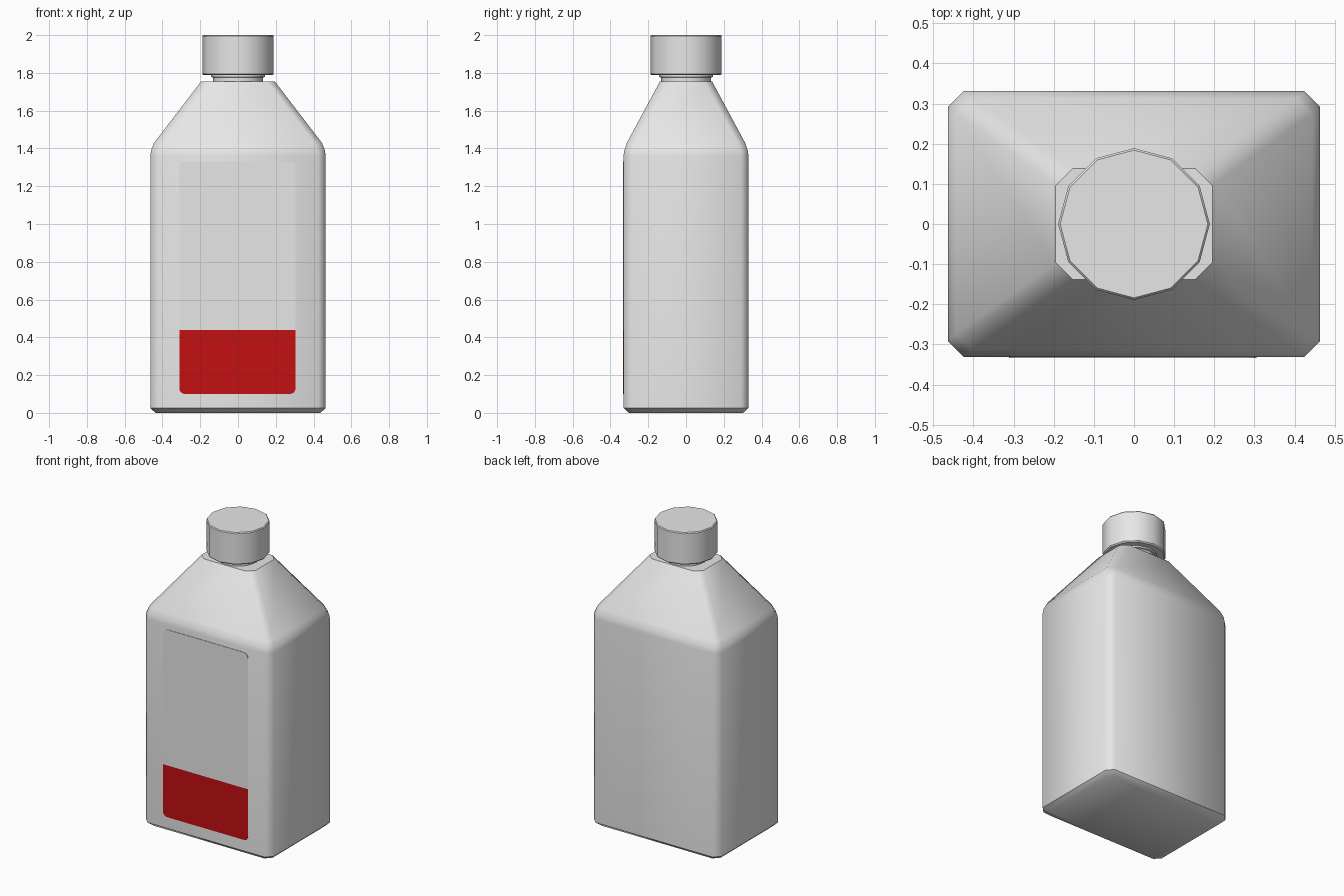
import bpy, bmesh, math

if "Cube" in bpy.data.objects:
    bpy.data.objects.remove(bpy.data.objects["Cube"])


def material(name, color):
    m = bpy.data.materials.new(name)
    m.diffuse_color = (*color, 1)
    m.use_nodes = True
    m.node_tree.nodes["Principled BSDF"].inputs["Base Color"].default_value = m.diffuse_color
    return m


white = material("off_white", (0.8, 0.8, 0.8))
red = material("label_red", (0.55, 0.005, 0.006))


def finish(name, bm, mat):
    bmesh.ops.recalc_face_normals(bm, faces=bm.faces)
    me = bpy.data.meshes.new(name)
    bm.to_mesh(me)
    bm.free()
    me.materials.append(mat)
    ob = bpy.data.objects.new(name, me)
    bpy.context.collection.objects.link(ob)
    return ob


def loft(name, rings, mat, sharp=()):
    """Skin stacked rings of points; rings listed in sharp keep a hard edge."""
    bm = bmesh.new()
    loops = [[bm.verts.new(p) for p in ring] for ring in rings]
    n = len(loops[0])
    for a, b in zip(loops, loops[1:]):
        for i in range(n):
            j = (i + 1) % n
            bm.faces.new((a[i], a[j], b[j], b[i]))
    bm.faces.new(loops[0][::-1])
    bm.faces.new(loops[-1])
    for f in bm.faces:
        f.smooth = True
    for k in sharp:
        for i in range(n):
            bm.edges.get((loops[k][i], loops[k][(i + 1) % n])).smooth = False
    return finish(name, bm, mat)


def rect_ring(hx, hy, c, z):
    """Rectangle with chamfered corners."""
    return [(hx, -hy + c, z), (hx, hy - c, z), (hx - c, hy, z), (-hx + c, hy, z),
            (-hx, hy - c, z), (-hx, -hy + c, z), (-hx + c, -hy, z), (hx - c, -hy, z)]


def round_ring(r, z, n=12):
    return [(r * math.cos(i * math.tau / n), r * math.sin(i * math.tau / n), z)
            for i in range(n)]


# bottle body with sloped shoulders
loft("bottle_body", [
    rect_ring(0.437, 0.302, 0.035, 0.0),
    rect_ring(0.464, 0.331, 0.039, 0.026),
    rect_ring(0.464, 0.331, 0.039, 1.36),
    rect_ring(0.460, 0.327, 0.039, 1.39),
    rect_ring(0.444, 0.313, 0.040, 1.43),
    rect_ring(0.195, 0.138, 0.042, 1.755),
], white, sharp=(1, 5))

# neck with a small collar
loft("neck", [round_ring(0.133, 1.74), round_ring(0.133, 1.775),
              round_ring(0.142, 1.778), round_ring(0.142, 1.80)],
     white, sharp=(0, 1, 2, 3))

# screw cap
loft("cap", [round_ring(0.182, 1.788), round_ring(0.189, 1.795),
             round_ring(0.189, 1.994), round_ring(0.184, 2.0)],
     white, sharp=(0, 1, 2, 3))


# label plates on the front, rounded at one end
def label(name, x0, x1, z_square, z_round, mat, r=0.03):
    s = 1 if z_round > z_square else -1
    pts = [(x0, z_square), (x1, z_square)]
    for cx, start in ((x1 - r, 0), (x0 + r, 90)):
        for k in range(5):
            a = math.radians(start + k * 22.5)
            pts.append((cx + r * math.cos(a), z_round - s * r + s * r * math.sin(a)))
    bm = bmesh.new()
    f = bm.faces.new([bm.verts.new((x, -0.330, z)) for x, z in pts])
    ext = bmesh.ops.extrude_face_region(bm, geom=[f])["geom"]
    bmesh.ops.translate(bm, vec=(0, -0.004, 0),
                        verts=[v for v in ext if isinstance(v, bmesh.types.BMVert)])
    return finish(name, bm, mat)


label("label_upper", -0.311, 0.305, 0.44, 1.33, white)
label("label_lower", -0.311, 0.305, 0.44, 0.10, red)
